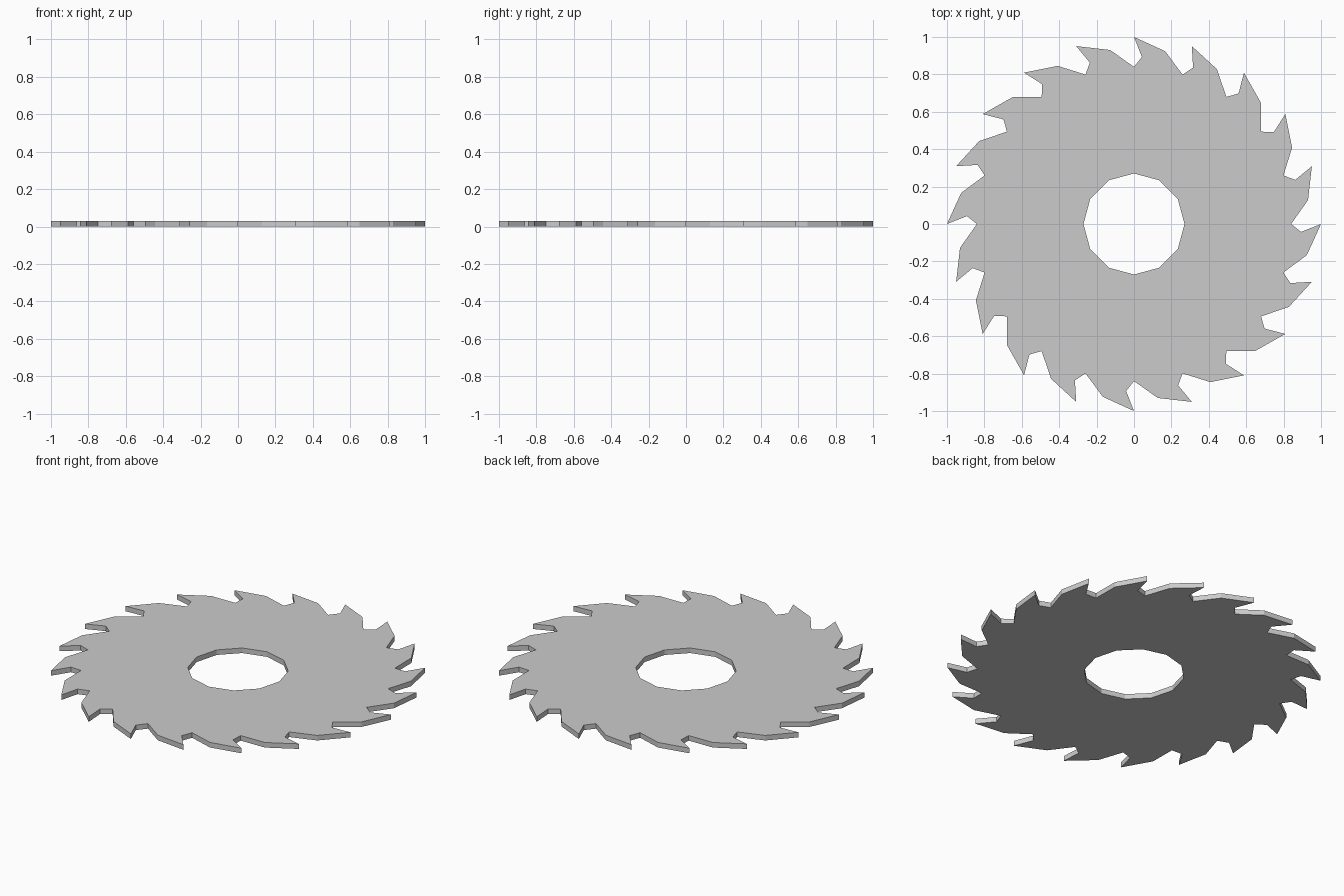
import bpy, bmesh
from math import radians, cos, sin

if "Cube" in bpy.data.objects:
    bpy.data.objects.remove(bpy.data.objects["Cube"])

TEETH, HOLE_SIDES = 20, 12
HOLE_RADIUS, THICKNESS = 0.27, 0.03
# One tooth, counter-clockwise: hook, root, back, as (radius, degrees from tip)
TOOTH = [(0.894, -2.7), (1.0, 0.0), None]
TOOTH = [(1.0, 0.0), (0.894, -2.7), (0.84, 0.0), (0.939, 7.8)]


def polar(r, deg):
    return (r * cos(radians(deg)), r * sin(radians(deg)), 0)


def add_loop(bm, points):
    verts = [bm.verts.new(p) for p in points]
    return [bm.edges.new((v, verts[(i + 1) % len(verts)])) for i, v in enumerate(verts)]


bm = bmesh.new()
# Toothed rim and centre hole
step = 360 / TEETH
edges = add_loop(bm, [polar(r, i * step + a) for i in range(TEETH) for r, a in TOOTH])
edges += add_loop(bm, [polar(HOLE_RADIUS, i * 360 / HOLE_SIDES) for i in range(HOLE_SIDES)])
bmesh.ops.triangle_fill(bm, use_beauty=True, edges=edges, normal=(0, 0, 1))

# Thickness
ext = bmesh.ops.extrude_face_region(bm, geom=bm.faces[:], use_keep_orig=True)
top = [g for g in ext["geom"] if isinstance(g, bmesh.types.BMVert)]
bmesh.ops.translate(bm, verts=top, vec=(0, 0, THICKNESS))
bmesh.ops.recalc_face_normals(bm, faces=bm.faces[:])

mesh = bpy.data.meshes.new("saw_blade")
bm.to_mesh(mesh)
bm.free()
blade = bpy.data.objects.new("saw_blade", mesh)
bpy.context.collection.objects.link(blade)
